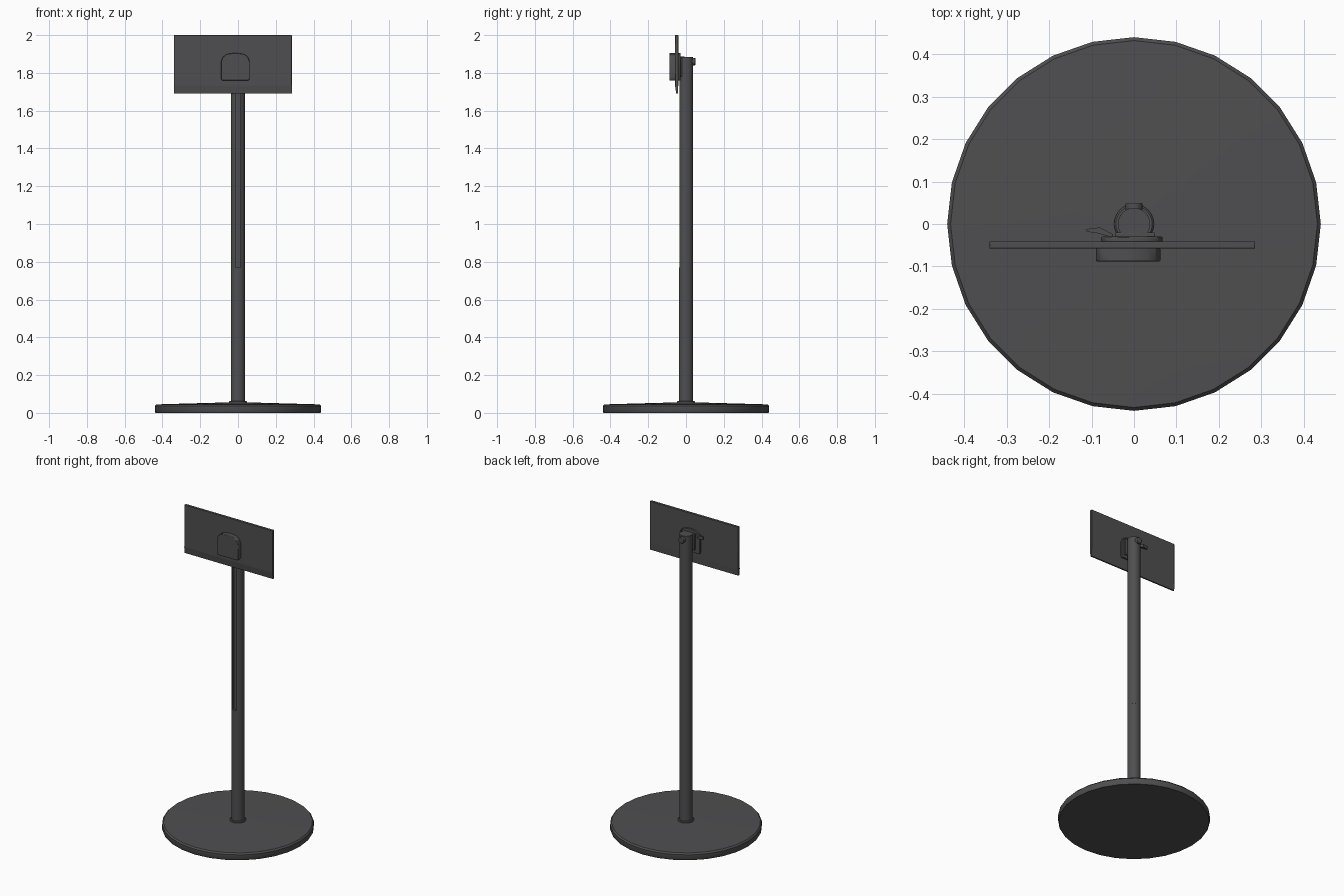
import bpy, bmesh, math

if "Cube" in bpy.data.objects:
    bpy.data.objects.remove(bpy.data.objects["Cube"])

mat = bpy.data.materials.new("dark_grey")
mat.diffuse_color = (0.078, 0.078, 0.082, 1)
mat.use_nodes = True
mat.node_tree.nodes["Principled BSDF"].inputs["Base Color"].default_value = mat.diffuse_color


def finish(name, bm, angle=35, bevel=0):
    bmesh.ops.recalc_face_normals(bm, faces=bm.faces)
    me = bpy.data.meshes.new(name)
    bm.to_mesh(me)
    bm.free()
    me.materials.append(mat)
    ob = bpy.data.objects.new(name, me)
    bpy.context.collection.objects.link(ob)
    bpy.ops.object.select_all(action='DESELECT')
    ob.select_set(True)
    bpy.context.view_layer.objects.active = ob
    if bevel:
        m = ob.modifiers.new("bevel", 'BEVEL')
        m.width, m.segments = bevel, 2
    bpy.ops.object.shade_smooth_by_angle(angle=math.radians(angle))
    return ob


def prism(name, pts, lo, hi, axis='z', bevel=0):
    """Extrude a 2D outline along z (outline in xy), y (xz) or x (yz)."""
    place = {'z': lambda a, b, t: (a, b, t),
             'y': lambda a, b, t: (a, t, b),
             'x': lambda a, b, t: (t, a, b)}[axis]
    bm = bmesh.new()
    rings = [[bm.verts.new(place(a, b, t)) for a, b in pts] for t in (lo, hi)]
    n = len(pts)
    for r in rings:
        bm.faces.new(r)
    for i in range(n):
        j = (i + 1) % n
        bm.faces.new((rings[0][i], rings[0][j], rings[1][j], rings[1][i]))
    return finish(name, bm, bevel=bevel)


def circle(r, n, ca=0, cb=0):
    return [(ca + r * math.cos(math.tau * i / n), cb + r * math.sin(math.tau * i / n))
            for i in range(n)]


def lathe(name, profile, n):
    bm = bmesh.new()
    rings = [[bm.verts.new((x, y, z)) for x, y in circle(r, n)] for r, z in profile]
    for a, b in zip(rings, rings[1:]):
        for i in range(n):
            j = (i + 1) % n
            bm.faces.new((a[i], a[j], b[j], b[i]))
    bm.faces.new(rings[0])
    bm.faces.new(rings[-1])
    return finish(name, bm)


# Weighted base: shallow cone on a 28-sided disc, plus the pole collar
lathe("base", [(0.436, 0), (0.44, 0.006), (0.44, 0.036), (0.432, 0.045), (0.04, 0.056)], 28)
lathe("pole_collar", [(0.047, 0.05), (0.047, 0.06), (0.043, 0.064)], 24)

# Pole: round below, with a cable groove along the front above
R = 0.038
prism("lower_pole", circle(R, 24), 0.05, 0.77)
start, end = math.radians(-68), math.radians(248)
arc = [(R * math.cos(start + (end - start) * i / 24),
        R * math.sin(start + (end - start) * i / 24)) for i in range(25)]
groove = [(arc[-1][0], -0.022), (arc[0][0], -0.022)]
prism("upper_pole", arc + groove, 0.77, 1.885)

# Screen panel with a thinner lip along its lower edge
prism("screen", [(-0.058, 1.73), (-0.041, 1.73), (-0.041, 2.0), (-0.058, 2.0)],
      -0.34, 0.285, 'x', 0.002)
prism("screen_lip", [(-0.052, 1.69), (-0.043, 1.69), (-0.041, 1.732), (-0.058, 1.732)],
      -0.34, 0.285, 'x')

# Front housing with an arched top and tapered sides
cx = -0.014
outline = [(-0.07, 1.76), (0.07, 1.76), (0.076, 1.77), (0.076, 1.86), (0.066, 1.885),
           (0.045, 1.9), (0, 1.906), (-0.045, 1.9), (-0.066, 1.885), (-0.076, 1.86),
           (-0.076, 1.77)]
prism("front_housing", [(cx + x, z) for x, z in outline], -0.088, -0.056, 'y', 0.003)

# Rear mounting plate, bracket and small side lever
prism("mount_plate", [(x * 0.95 - 0.005, z) for x, z in outline], -0.042, -0.03, 'y', 0.002)
prism("mount_bracket", [(-0.045, 1.78), (0.05, 1.78), (0.05, 1.885), (-0.045, 1.885)],
      -0.032, -0.02, 'y', 0.003)
prism("side_lever", [(-0.112, -0.012), (-0.08, -0.008), (-0.05, -0.024), (-0.05, -0.032),
                     (-0.085, -0.022), (-0.112, -0.018)], 1.868, 1.888)

# Rear locking knob near the pole top
prism("locking_knob", circle(0.02, 16, 0, 1.86), 0.025, 0.05, 'y', 0.003)
